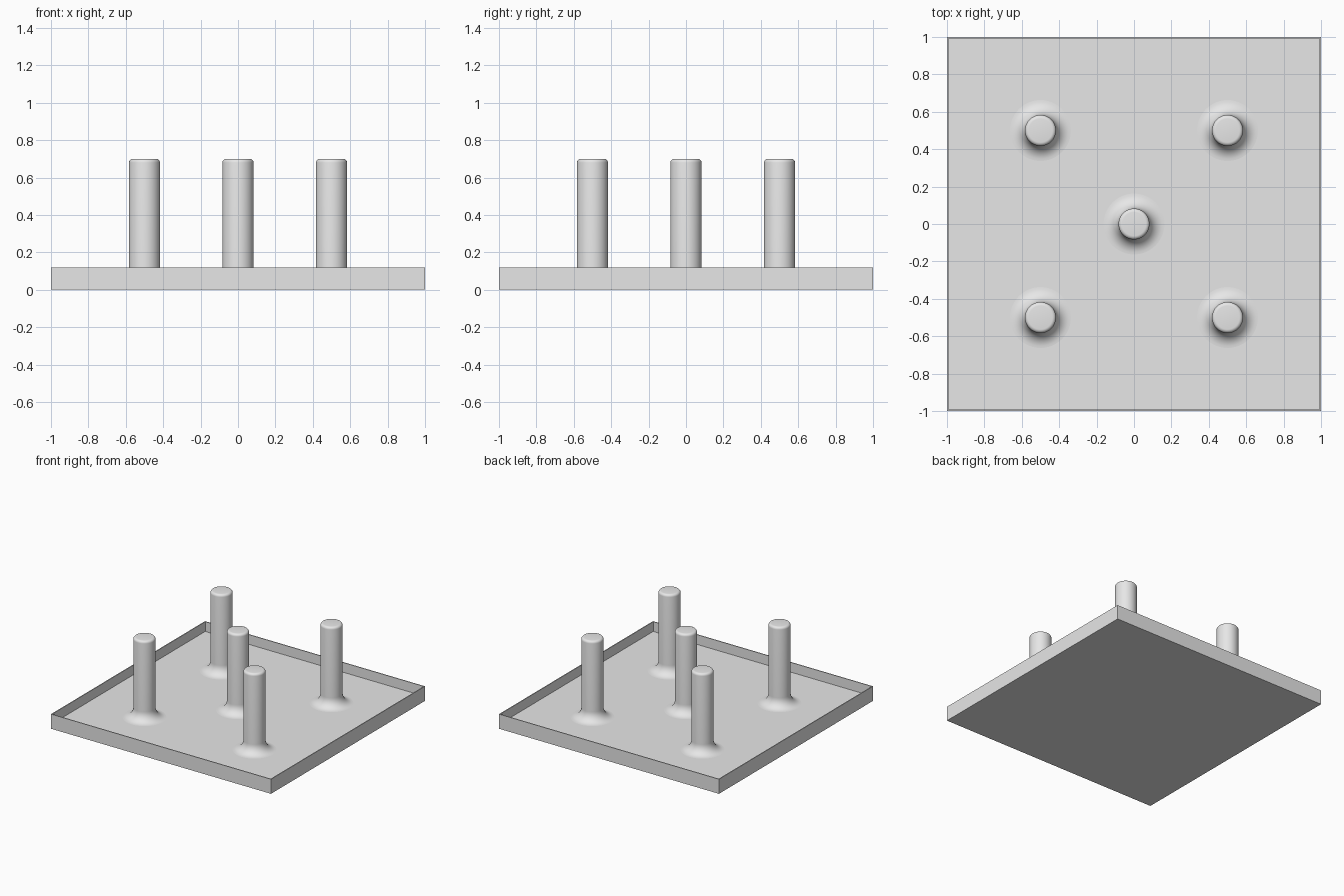
import bpy, bmesh, math

cube = bpy.data.objects.get("Cube")
if cube:
    bpy.data.objects.remove(cube, do_unlink=True)

HALF, HEIGHT, WALL, FLOOR = 1.0, 0.12, 0.01, 0.04
PEG_R, PEG_TOP, FILLET, ROUND = 0.083, 0.70, 0.08, 0.02

grey = bpy.data.materials.new("plain grey")
grey.use_nodes = True
grey.diffuse_color = (0.8, 0.8, 0.8, 1)
grey.node_tree.nodes["Principled BSDF"].inputs["Base Color"].default_value = (0.8, 0.8, 0.8, 1)


def add_object(name, bm):
    bmesh.ops.recalc_face_normals(bm, faces=bm.faces)
    mesh = bpy.data.meshes.new(name)
    bm.to_mesh(mesh)
    bm.free()
    mesh.materials.append(grey)
    obj = bpy.data.objects.new(name, mesh)
    bpy.context.collection.objects.link(obj)
    return obj


# Shallow square tray: inset the top of a slab and push it down
bm = bmesh.new()
bmesh.ops.create_cube(bm, size=1)
for v in bm.verts:
    v.co = (v.co.x * 2 * HALF, v.co.y * 2 * HALF, (v.co.z + 0.5) * HEIGHT)
bm.normal_update()
top = max(bm.faces, key=lambda f: f.calc_center_median().z)
bmesh.ops.inset_region(bm, faces=[top], thickness=WALL)
inner = bmesh.ops.extrude_face_region(bm, geom=[top])["geom"]
bmesh.ops.delete(bm, geom=[top], context="FACES")
for v in inner:
    if isinstance(v, bmesh.types.BMVert):
        v.co.z = FLOOR
add_object("tray", bm)


def arc(cx, cz, r, start, end, steps):
    """Points on an arc in the profile plane, angles in degrees."""
    angles = [math.radians(start + (end - start) * i / steps) for i in range(steps + 1)]
    return [(cx + r * math.cos(a), cz + r * math.sin(a)) for a in angles]


# Peg profile: flared foot, straight shaft, rounded top edge
profile = arc(PEG_R + FILLET, FLOOR + FILLET, FILLET, 270, 180, 10)
profile += arc(PEG_R - ROUND, PEG_TOP - ROUND, ROUND, 0, 90, 5)


def add_peg(name, x, y, segments=48):
    bm = bmesh.new()
    rings = []
    for r, z in profile:
        rings.append([bm.verts.new((r * math.cos(a), r * math.sin(a), z))
                      for a in (math.tau * i / segments for i in range(segments))])
    for low, high in zip(rings, rings[1:]):
        for i in range(segments):
            j = (i + 1) % segments
            bm.faces.new((low[i], low[j], high[j], high[i]))
    bm.faces.new(rings[-1])
    bm.normal_update()
    peg = add_object(name, bm)
    peg.location = (x, y, 0)
    bpy.ops.object.select_all(action="DESELECT")
    peg.select_set(True)
    bpy.context.view_layer.objects.active = peg
    bpy.ops.object.shade_smooth_by_angle(angle=math.radians(35))


# Centre peg and four pegs around it
add_peg("centre_peg", 0, 0)
for depth, y in (("front", -0.5), ("back", 0.5)):
    for side, x in (("right", -0.5), ("left", 0.5)):
        add_peg(f"{depth}_{side}_peg", x, y)
